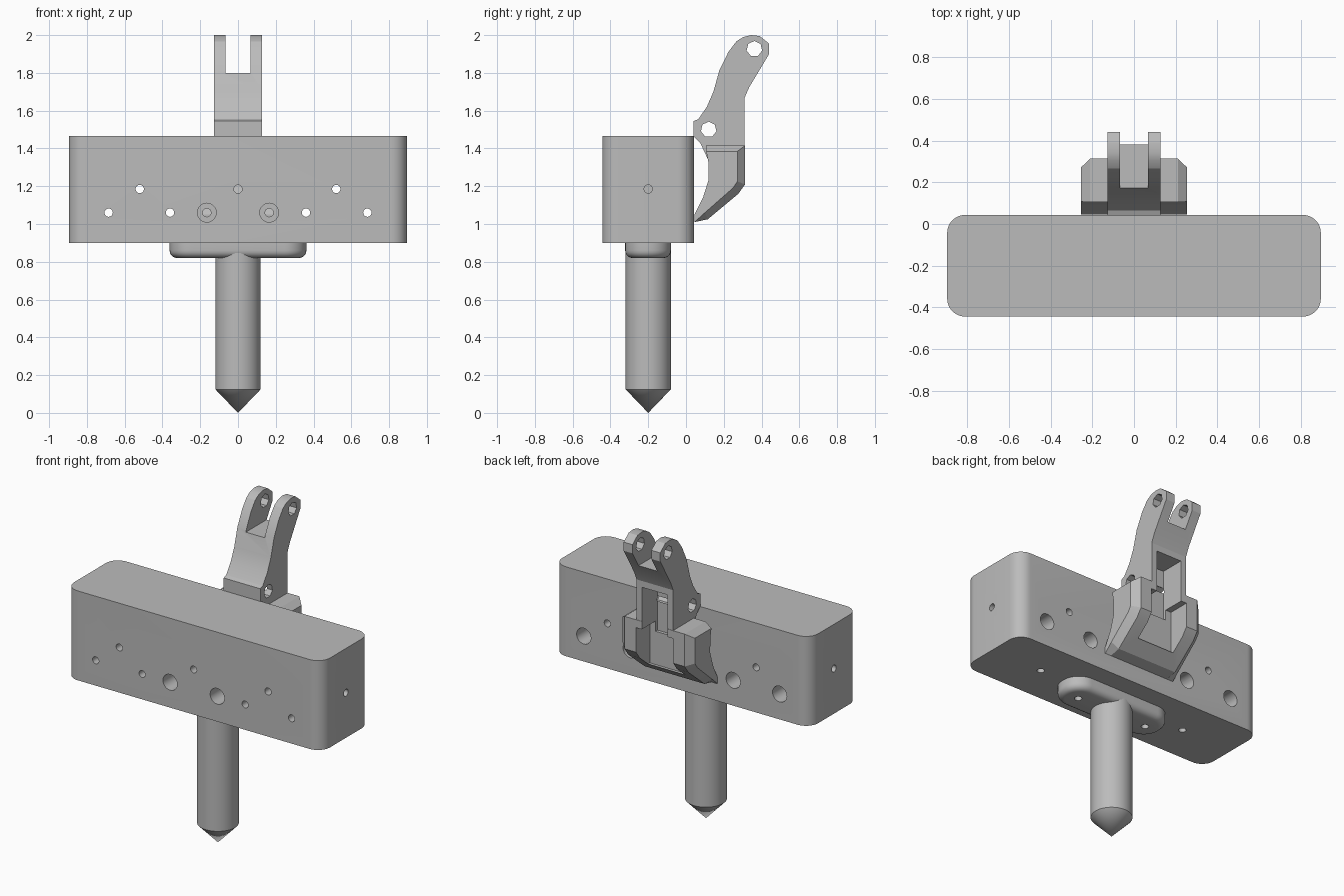
import bpy, bmesh, math
from mathutils import Matrix, Vector

if "Cube" in bpy.data.objects:
    bpy.data.objects.remove(bpy.data.objects["Cube"], do_unlink=True)

grey = bpy.data.materials.new("matte grey")
grey.use_nodes = True
grey.diffuse_color = (0.5, 0.5, 0.5, 1)
grey.node_tree.nodes["Principled BSDF"].inputs["Base Color"].default_value = (0.5, 0.5, 0.5, 1)


def finish(name, bm):
    bmesh.ops.recalc_face_normals(bm, faces=bm.faces)
    mesh = bpy.data.meshes.new(name)
    bm.to_mesh(mesh)
    bm.free()
    mesh.materials.append(grey)
    ob = bpy.data.objects.new(name, mesh)
    bpy.context.collection.objects.link(ob)
    return ob


def activate(ob):
    bpy.ops.object.select_all(action='DESELECT')
    ob.select_set(True)
    bpy.context.view_layer.objects.active = ob


def boolean(ob, other, operation='DIFFERENCE', keep=False):
    mod = ob.modifiers.new("cut", 'BOOLEAN')
    mod.operation, mod.solver, mod.object = operation, 'EXACT', other
    activate(ob)
    bpy.ops.object.modifier_apply(modifier=mod.name)
    if not keep:
        bpy.data.objects.remove(other, do_unlink=True)


def smooth(ob, degrees=30):
    activate(ob)
    bpy.ops.object.shade_smooth_by_angle(angle=math.radians(degrees))


def box(bm, lo, hi):
    lo, hi = Vector(lo), Vector(hi)
    size = hi - lo
    m = Matrix.Translation((lo + hi) / 2) @ Matrix.Diagonal((*size, 1))
    return bmesh.ops.create_cube(bm, size=1, matrix=m)


def rounded_box(name, lo, hi, radius, bottom=0):
    bm = bmesh.new()
    box(bm, lo, hi)
    upright = [e for e in bm.edges if abs(e.verts[0].co.z - e.verts[1].co.z) > 0.01]
    bmesh.ops.bevel(bm, geom=upright, offset=radius, segments=10, profile=0.5, affect='EDGES')
    if bottom:
        rim = [e for e in bm.edges if all(abs(v.co.z - lo[2]) < 1e-4 for v in e.verts)]
        bmesh.ops.bevel(bm, geom=rim, offset=bottom, segments=5, profile=0.5, affect='EDGES')
    return finish(name, bm)


def rod(bm, a, b, r1, r2=None, sides=24):
    a, b = Vector(a), Vector(b)
    turn = (b - a).to_track_quat('Z', 'Y').to_matrix().to_4x4()
    bmesh.ops.create_cone(bm, cap_ends=True, segments=sides, radius1=r1,
                          radius2=r1 if r2 is None else r2, depth=(b - a).length,
                          matrix=Matrix.Translation((a + b) / 2) @ turn)


def loft(name, sections):
    """Join side outlines, each given as (x, [(y, z), ...])."""
    bm = bmesh.new()
    rings = [[bm.verts.new((x, y, z)) for y, z in pts] for x, pts in sections]
    bm.faces.new(rings[0])
    bm.faces.new(rings[-1])
    n = len(rings[0])
    for p, q in zip(rings, rings[1:]):
        for i in range(n):
            j = (i + 1) % n
            bm.faces.new((p[i], p[j], q[j], q[i]))
    return finish(name, bm)


FRONT, BACK, MID = -0.443, 0.043, -0.2
SMALL, LARGE = 0.022, 0.05

# Main block with rounded upright edges
block = rounded_box("main_block", (-0.895, FRONT, 0.9), (0.895, BACK, 1.465), 0.085)

# Base plate under the block
plate = rounded_box("base_plate", (-0.362, -0.322, 0.82), (0.362, -0.08, 0.9), 0.115, 0.04)

# Screw holes running front to back, plus the side holes
bm = bmesh.new()
for s in (-1, 1):
    for x, z in ((0.52, 1.185), (0.685, 1.06), (0.36, 1.06), (0.165, 1.06)):
        rod(bm, (s * x, -0.6, z), (s * x, 0.2, z), SMALL)
    rod(bm, (s * 0.75, MID, 1.185), (s, MID, 1.185), SMALL)
rod(bm, (0, -0.6, 1.185), (0, 0.2, 1.185), SMALL)
boolean(block, finish("hole_cutter", bm))

# Wide counterbores: inner pair from the front, outer pairs from the back
bm = bmesh.new()
for s in (-1, 1):
    rod(bm, (s * 0.165, -0.6, 1.06), (s * 0.165, FRONT + 0.2, 1.06), LARGE)
    for x in (0.36, 0.685):
        rod(bm, (s * x, 0.2, 1.06), (s * x, BACK - 0.2, 1.06), LARGE)
boolean(block, finish("counterbore_cutter", bm))

# Holes from below
bm = bmesh.new()
for x in (-0.53, -0.25, 0.25, 0.53):
    rod(bm, (x, MID, 0.7), (x, MID, 1.0), SMALL)
cutter = finish("underside_cutter", bm)
boolean(block, cutter, keep=True)
boolean(plate, cutter)
smooth(block)
smooth(plate)

# Round post with pointed tip
bm = bmesh.new()
rod(bm, (0, MID, 0.125), (0, MID, 0.86), 0.12, sides=48)
smooth(finish("post", bm))
bm = bmesh.new()
rod(bm, (0, MID, 0), (0, MID, 0.125), 0, 0.12, sides=48)
smooth(finish("post_tip", bm))

# Clamp housing: hollow front, chamfered back and top edges
hollow = [(0.045, 1.01), (0.045, 1.05), (0.09, 1.14), (0.12, 1.235), (0.118, 1.33)]
full = hollow + [(0.105, 1.415), (0.313, 1.415), (0.313, 1.21), (0.277, 1.16), (0.115, 1.025)]
slim = hollow + [(0.107, 1.385), (0.272, 1.385), (0.272, 1.225), (0.248, 1.19), (0.1, 1.06)]
bracket = loft("bracket", [(-0.253, slim), (-0.21, full), (0.21, full), (0.253, slim)])

# Curved arm rising from the housing
arm_side = [(0.117, 1.34), (0.075, 1.43), (0.04, 1.465), (0.04, 1.545), (0.065, 1.555),
            (0.11, 1.62), (0.145, 1.7), (0.177, 1.815), (0.224, 1.91), (0.267, 1.967),
            (0.303, 1.99), (0.345, 2.0), (0.39, 1.995), (0.44, 1.955), (0.44, 1.9),
            (0.335, 1.725), (0.311, 1.67), (0.311, 1.34)]
arm = loft("arm", [(-0.128, arm_side), (0.128, arm_side)])
boolean(bracket, arm, 'UNION')

# Fork opening, rear slot and housing pocket
for lo, hi in (((-0.066, 0, 1.8), (0.066, 0.6, 2.2)),
               ((-0.09, 0.155, 1.3), (0.09, 0.5, 1.63)),
               ((-0.13, 0.175, 1.09), (0.13, 0.5, 1.365))):
    bm = bmesh.new()
    box(bm, lo, hi)
    boolean(bracket, finish("pocket_cutter", bm))

# Cross pin holes
bm = bmesh.new()
for y, z in ((0.362, 1.927), (0.12, 1.5)):
    rod(bm, (-0.4, y, z), (0.4, y, z), 0.042, sides=7)
boolean(bracket, finish("pin_cutter", bm))
smooth(bracket, 20)
